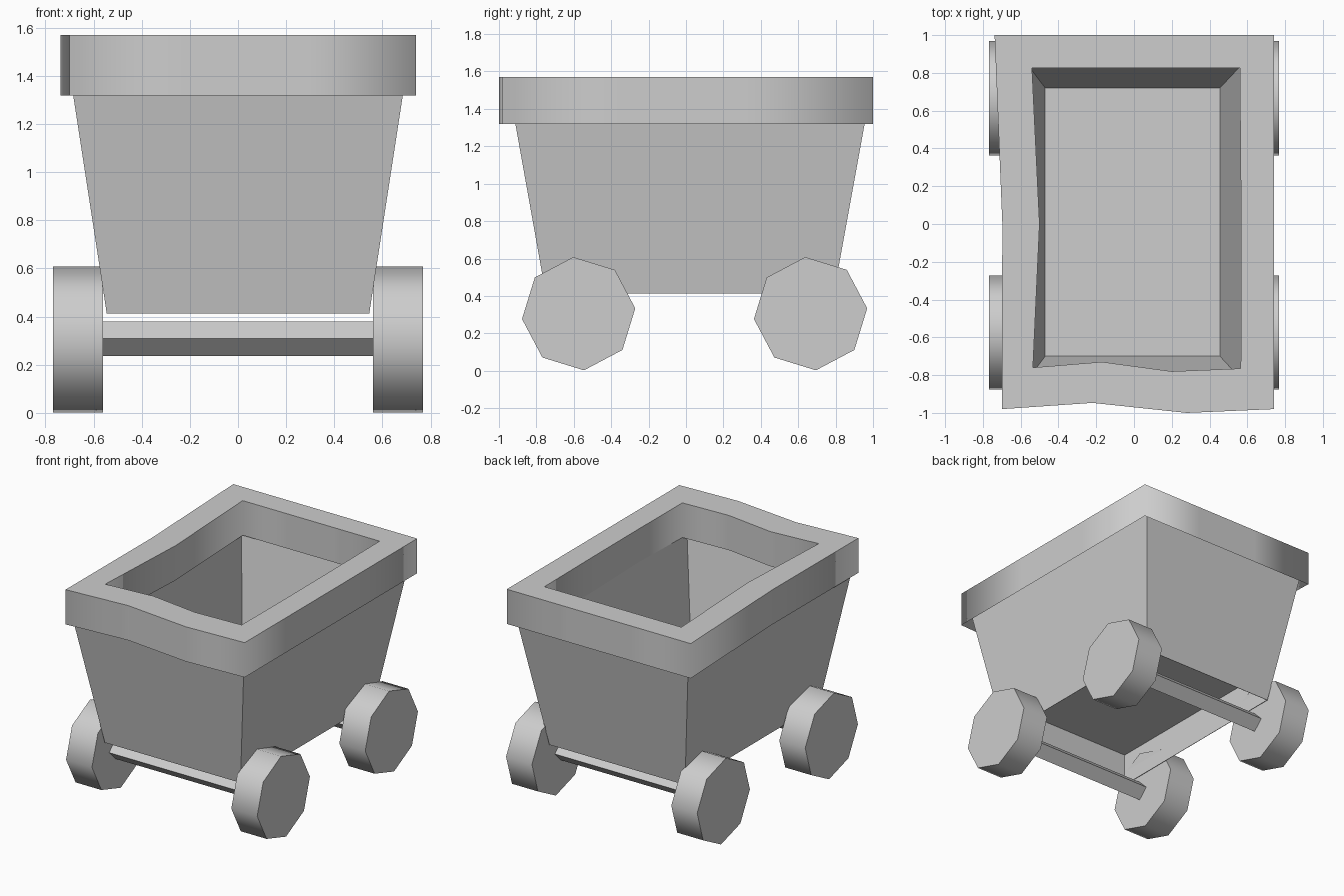
import bpy, bmesh, math

cube = bpy.data.objects.get("Cube")
if cube:
    bpy.data.objects.remove(cube, do_unlink=True)

grey = bpy.data.materials.new("plain_grey")
grey.use_nodes = True
grey.diffuse_color = (0.61, 0.61, 0.61, 1)
grey.node_tree.nodes["Principled BSDF"].inputs["Base Color"].default_value = (0.61, 0.61, 0.61, 1)


def loft(name, rings, caps=True, smooth=False):
    """Join equal-sized rings of points, with optional end caps."""
    bm = bmesh.new()
    loops = [[bm.verts.new(p) for p in ring] for ring in rings]
    n = len(loops[0])
    for a, b in zip(loops, loops[1:]):
        for i in range(n):
            j = (i + 1) % n
            bm.faces.new((a[i], a[j], b[j], b[i])).smooth = smooth
    if caps:
        bm.faces.new(loops[0])
        bm.faces.new(loops[-1])
    # Keep the ring edges crisp, blend only around each ring
    for loop in loops:
        for i in range(n):
            bm.edges.get((loop[i], loop[(i + 1) % n])).smooth = False
    bmesh.ops.recalc_face_normals(bm, faces=bm.faces)
    mesh = bpy.data.meshes.new(name)
    bm.to_mesh(mesh)
    bm.free()
    mesh.materials.append(grey)
    obj = bpy.data.objects.new(name, mesh)
    bpy.context.collection.objects.link(obj)
    return obj


def rect(x0, x1, y0, y1, z):
    return [(x0, y0, z), (x1, y0, z), (x1, y1, z), (x0, y1, z)]


def rod(name, x0, x1, y, z, radius, sides, turn, smooth):
    """Prism lying along x."""
    angles = [math.tau * i / sides + turn for i in range(sides)]
    rings = [[(x, y + radius * math.cos(a), z + radius * math.sin(a)) for a in angles]
             for x in (x0, x1)]
    return loft(name, rings, smooth=smooth)


# Tapered tub: underside recess, outer walls running up inside the rim, inner walls, floor
loft("tub", [
    rect(-0.583, 0.583, -0.795, 0.835, 0.687),
    rect(-0.542, 0.542, -0.747, 0.787, 0.412),
    rect(-0.545, 0.545, -0.75, 0.79, 0.412),
    rect(-0.693, 0.693, -0.922, 0.965, 1.375),
    rect(-0.567, 0.575, -0.83, 0.848, 1.375),
    rect(-0.47, 0.455, -0.70, 0.72, 0.693),
])

# Uneven rim around the top, open underneath
outer = [(-0.70, -0.98), (-0.22, -0.947), (0.28, -1.0), (0.74, -0.98),
         (0.74, -0.33), (0.74, 0.33), (0.74, 1.0), (0.25, 1.0),
         (-0.25, 1.0), (-0.738, 1.0), (-0.697, 0.0)]
inner = [(-0.535, -0.76), (-0.17, -0.73), (0.20, -0.78), (0.565, -0.765),
         (0.567, -0.25), (0.565, 0.27), (0.56, 0.825), (0.19, 0.825),
         (-0.18, 0.825), (-0.54, 0.825), (-0.50, 0.0)]
low, high = 1.318, 1.57
loft("rim", [[(x, y, z) for x, y in outline]
             for outline, z in ((outer, low), (outer, high), (inner, high), (inner, low))],
     caps=False, smooth=True)

# Axles and eight-sided wheels
for end, y in (("front", -0.574), ("back", 0.666)):
    rod(end + "_axle", -0.57, 0.57, y - 0.033, 0.308, 0.072, 4, 0, False)
    for side, x0, x1 in (("left", 0.56, 0.768), ("right", -0.768, -0.56)):
        rod(f"{end}_{side}_wheel", x0, x1, y, 0.305, 0.304, 8, math.radians(5.4), True)
